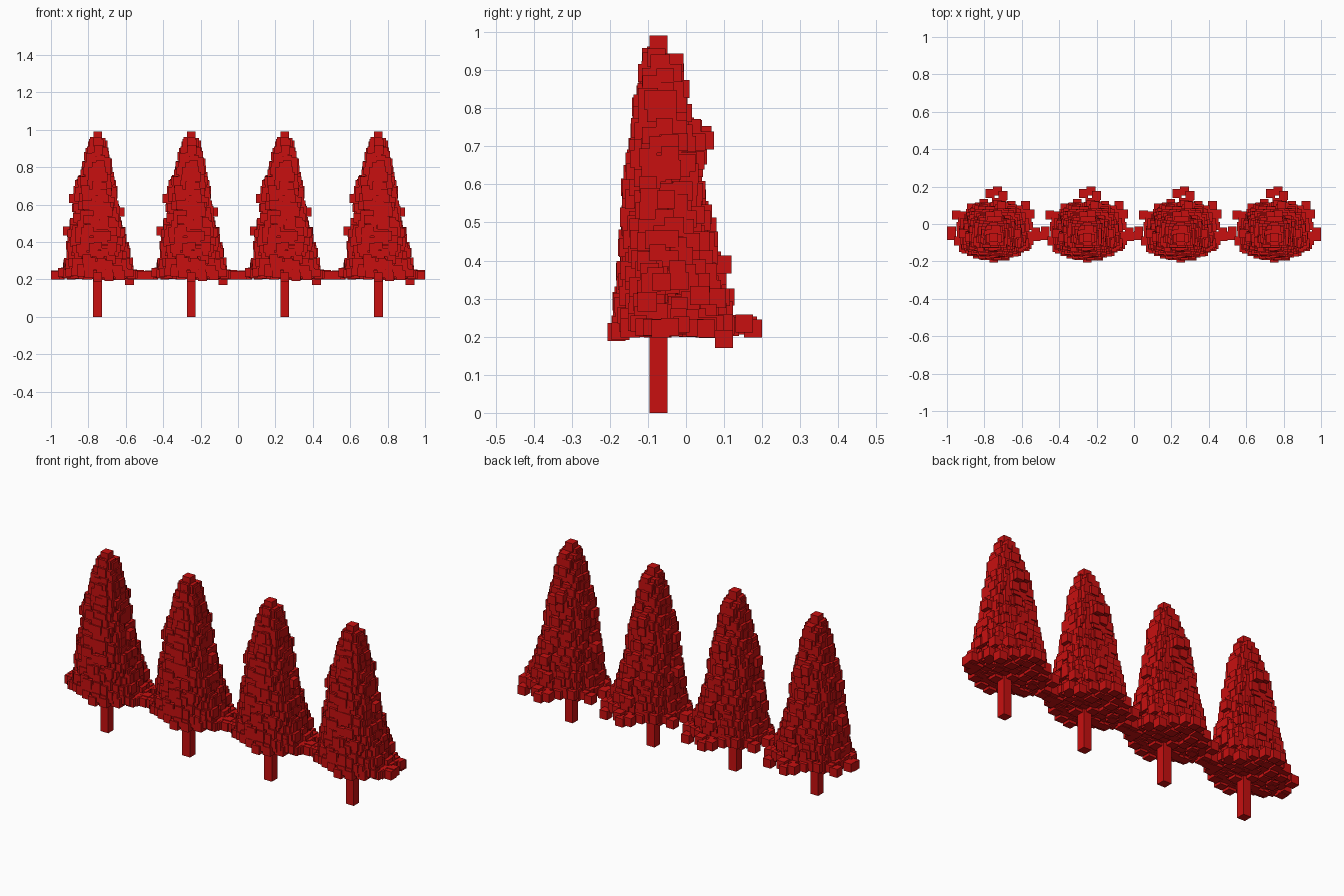
import bpy
import bmesh
import math
import random
from mathutils import Matrix, Vector

cube = bpy.data.objects.get("Cube")
if cube:
    bpy.data.objects.remove(cube, do_unlink=True)

random.seed(7)

# One flat red for the whole row
red = bpy.data.materials.new("deep red")
red.use_nodes = True
colour = (0.58, 0.005, 0.005, 1)
red.diffuse_color = colour
red.node_tree.nodes["Principled BSDF"].inputs["Base Color"].default_value = colour

TRUNK_Y = -0.072
BLOCK = 0.048
# Crown outline: height, then reach to -x, +x, -y and +y from the trunk
OUTLINE = [
    (0.20, 0.225, 0.225, 0.125, 0.215),
    (0.26, 0.200, 0.205, 0.125, 0.205),
    (0.31, 0.180, 0.190, 0.122, 0.200),
    (0.38, 0.172, 0.170, 0.112, 0.180),
    (0.46, 0.165, 0.148, 0.108, 0.150),
    (0.55, 0.142, 0.125, 0.102, 0.134),
    (0.63, 0.138, 0.115, 0.100, 0.126),
    (0.71, 0.125, 0.102, 0.080, 0.132),
    (0.80, 0.095, 0.082, 0.072, 0.085),
    (0.88, 0.070, 0.064, 0.058, 0.074),
    (0.95, 0.045, 0.045, 0.042, 0.055),
]
# Branch tips that stick out past the outline (block centres from the trunk)
TIPS = [
    (-0.226, 0.01, 0.222), (-0.225, 0.035, 0.225), (-0.20, 0.12, 0.222),
    (0.226, 0.005, 0.222), (0.225, 0.03, 0.226), (0.195, 0.125, 0.222),
    (0.02, 0.248, 0.222), (-0.02, 0.235, 0.23), (0.05, 0.225, 0.235),
    (0.17, 0.172, 0.194), (0.0, -0.11, 0.212), (0.06, -0.10, 0.215),
    (0.04, 0.168, 0.39), (0.0, 0.128, 0.49), (0.02, 0.122, 0.715),
    (-0.02, 0.115, 0.73), (0.0, 0.058, 0.85), (0.01, 0.042, 0.92),
    (-0.162, 0.02, 0.458), (-0.13, 0.0, 0.632), (0.12, 0.02, 0.56),
    (0.0, -0.02, 0.935), (0.0, 0.0, 0.967),
]


def add_box(bm, centre, size):
    matrix = Matrix.Translation(centre) @ Matrix.Diagonal((*size, 1))
    bmesh.ops.create_cube(bm, size=1, matrix=matrix)


def reach_at(z):
    for low, high in zip(OUTLINE, OUTLINE[1:]):
        if z <= high[0]:
            t = max(0, (z - low[0]) / (high[0] - low[0]))
            return [a + (b - a) * t for a, b in zip(low[1:], high[1:])]
    return OUTLINE[-1][1:]


def ring_point(reach, angle, scale):
    # The back half of the crown is squarer than the front half
    c, s = math.cos(angle), math.sin(angle)
    power = 0.78 if s > 0 else 0.95
    rx = reach[1] if c > 0 else reach[0]
    ry = reach[3] if s > 0 else reach[2]
    x = math.copysign(abs(c) ** power, c) * (rx - BLOCK / 2)
    y = math.copysign(abs(s) ** power, s) * (ry - BLOCK / 2)
    return x * scale, y * scale


def build_foliage():
    bm = bmesh.new()
    z, layer = 0.222, 0
    while z < 0.95:
        reach = reach_at(z)
        girth = math.pi * (sum(reach) / 2 - BLOCK)
        # Outer blocks, then inner rings that close the underside
        scales = (1.0, 0.75, 0.5, 0.25) if layer < 2 else (1.0, 0.72)
        for scale in scales:
            count = max(5, int(girth * scale / 0.032))
            start = random.random()
            for i in range(count):
                angle = math.tau * (i + start + random.uniform(-0.3, 0.3)) / count
                pull = 1 - random.random() ** 2 * 0.13
                if layer % 2:
                    pull -= 0.04
                x, y = ring_point(reach, angle, scale * pull)
                lift = random.uniform(0, 0.02) if layer == 0 else random.uniform(-0.014, 0.014)
                size = BLOCK * random.uniform(0.88, 1.08)
                add_box(bm, (x, y, z + lift), (size, size, size))
        z += 0.037
        layer += 1
    for tip in TIPS:
        add_box(bm, tip, (BLOCK * 0.98,) * 3)
    mesh = bpy.data.meshes.new("foliage")
    bm.to_mesh(mesh)
    bm.free()
    mesh.materials.append(red)
    return mesh


def build_trunk():
    bm = bmesh.new()
    add_box(bm, (0, 0, 0.45), (0.048, 0.048, 0.90))
    mesh = bpy.data.meshes.new("trunk")
    bm.to_mesh(mesh)
    bm.free()
    mesh.materials.append(red)
    return mesh


# Row of four identical trees
foliage_mesh = build_foliage()
trunk_mesh = build_trunk()
for i in range(4):
    place = Vector((-0.75 + 0.5 * i, TRUNK_Y, 0))
    for name, mesh in (("foliage", foliage_mesh), ("trunk", trunk_mesh)):
        part = bpy.data.objects.new(f"{name}_{i + 1}", mesh)
        part.location = place
        bpy.context.collection.objects.link(part)
